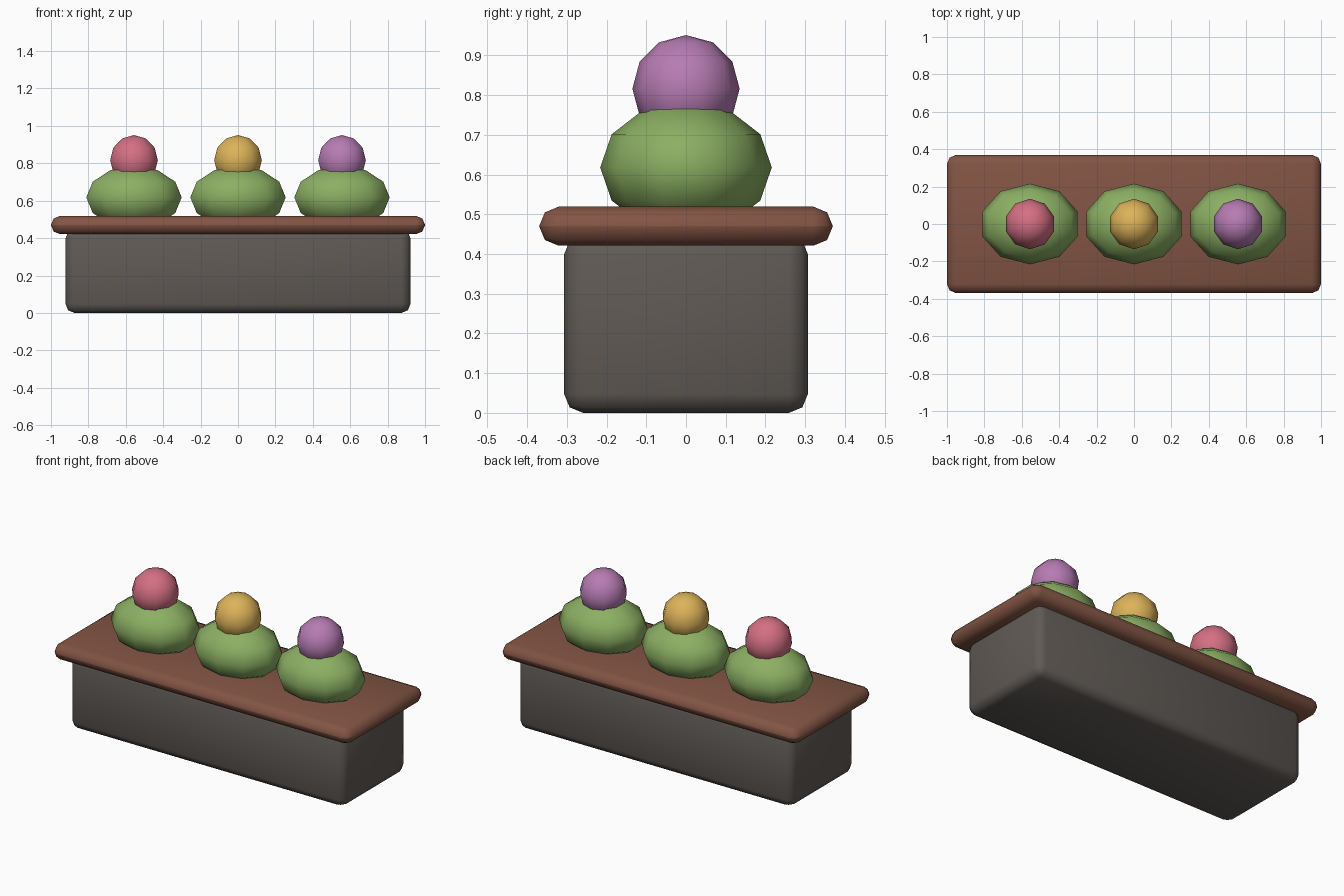
import bpy

if "Cube" in bpy.data.objects:
    bpy.data.objects.remove(bpy.data.objects["Cube"])


def material(name, rgb):
    m = bpy.data.materials.new(name)
    m.diffuse_color = (*rgb, 1)
    m.use_nodes = True
    m.node_tree.nodes["Principled BSDF"].inputs["Base Color"].default_value = m.diffuse_color
    return m


STONE = material("grey stone", (0.117, 0.102, 0.091))
WOOD = material("brown wood", (0.223, 0.089, 0.058))
LEAF = material("leaf green", (0.26, 0.43, 0.125))
PETALS = [
    ("pink", material("pink petal", (0.66, 0.16, 0.23))),
    ("yellow", material("yellow petal", (0.72, 0.45, 0.10))),
    ("purple", material("purple petal", (0.47, 0.20, 0.45))),
]


def finish(name, mat):
    ob = bpy.context.object
    ob.name = name
    ob.data.materials.append(mat)
    bpy.ops.object.shade_smooth()
    return ob


def rounded_box(name, size, z0, bevel, mat):
    bpy.ops.mesh.primitive_cube_add(size=1, location=(0, 0, z0 + size[2] / 2))
    bpy.context.object.scale = size
    bpy.ops.object.transform_apply(location=False, rotation=False, scale=True)
    ob = finish(name, mat)
    mod = ob.modifiers.new("rounded edges", 'BEVEL')
    mod.width = bevel
    mod.segments = 2
    return ob


def ball(name, location, radii, mat):
    bpy.ops.mesh.primitive_uv_sphere_add(segments=10, ring_count=6, radius=1, location=location)
    bpy.context.object.scale = radii
    bpy.ops.object.transform_apply(location=False, rotation=False, scale=True)
    return finish(name, mat)


# Planter trough and its overhanging lid
rounded_box("planter_trough", (1.844, 0.614, 0.447), 0, 0.048, STONE)
rounded_box("planter_rim", (2.0, 0.739, 0.098), 0.421, 0.0485, WOOD)

# Three bushes, each with a blossom on top
for i, (colour, mat) in enumerate(PETALS):
    x = (i - 1) * 0.556
    ball(f"bush_{i + 1}", (x, 0, 0.618), (0.268, 0.216, 0.167), LEAF)
    ball(f"{colour}_blossom", (x, 0, 0.816), (0.134, 0.135, 0.135), mat)
